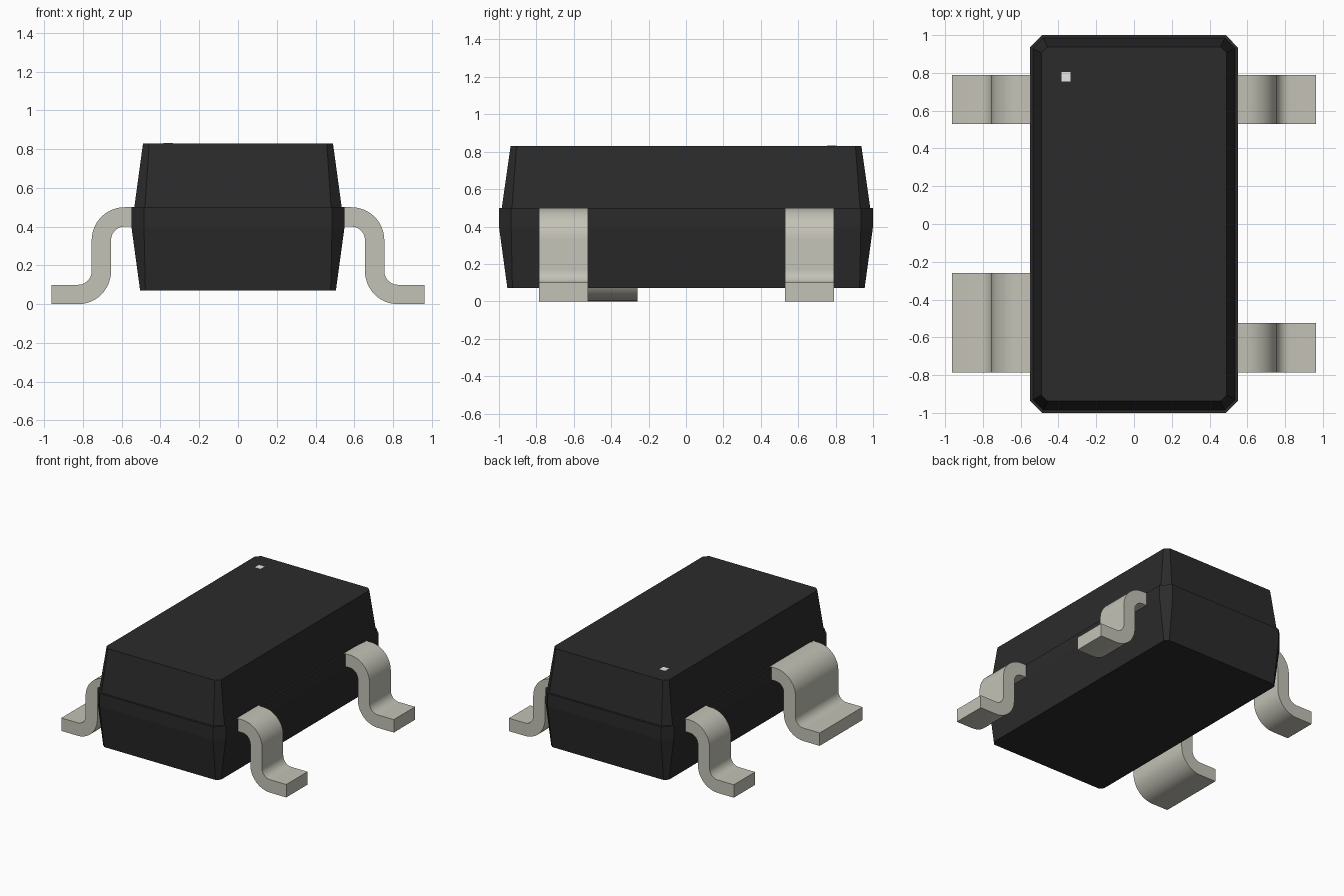
import bpy, bmesh, math

cube = bpy.data.objects.get("Cube")
if cube:
    bpy.data.objects.remove(cube, do_unlink=True)


def material(name, rgb):
    m = bpy.data.materials.new(name)
    m.use_nodes = True
    m.diffuse_color = (*rgb, 1)
    m.node_tree.nodes["Principled BSDF"].inputs["Base Color"].default_value = (*rgb, 1)
    return m


black = material("black plastic", (0.024, 0.024, 0.024))
metal = material("tinned metal", (0.55, 0.54, 0.47))
white = material("white mark", (0.9, 0.9, 0.9))


def make_object(name, bm, mat):
    bmesh.ops.recalc_face_normals(bm, faces=bm.faces)
    me = bpy.data.meshes.new(name)
    bm.to_mesh(me)
    bm.free()
    me.materials.append(mat)
    ob = bpy.data.objects.new(name, me)
    bpy.context.collection.objects.link(ob)
    return ob


def chamfered_ring(bm, hx, hy, c, z):
    pts = [(hx, -hy + c), (hx, hy - c), (hx - c, hy), (-hx + c, hy),
           (-hx, hy - c), (-hx, -hy + c), (-hx + c, -hy), (hx - c, -hy)]
    return [bm.verts.new((x, y, z)) for x, y in pts]


# Moulded body: drafted lower half, straight band, small ledge, drafted upper half
bm = bmesh.new()
levels = [(0.505, 0.955, 0.027, 0.07), (0.55, 1.0, 0.065, 0.40),
          (0.55, 1.0, 0.065, 0.50), (0.535, 0.985, 0.055, 0.50),
          (0.49, 0.938, 0.032, 0.83)]
rings = [chamfered_ring(bm, *lv) for lv in levels]
for a, b in zip(rings, rings[1:]):
    for i in range(8):
        j = (i + 1) % 8
        bm.faces.new((a[i], a[j], b[j], b[i]))
bm.faces.new(rings[0][::-1])
bm.faces.new(rings[-1])
make_object("body", bm, black)

# Small mark on the top near the first lead
bm = bmesh.new()
bmesh.ops.create_cube(bm, size=1)
for v in bm.verts:
    v.co = (v.co.x * 0.05 - 0.36, v.co.y * 0.05 + 0.78, v.co.z * 0.004 + 0.83)
make_object("pin_one_mark", bm, white)


def arc(cx, cz, r, start, end, n=12):
    angles = [math.radians(start + (end - start) * i / n) for i in range(n + 1)]
    return [(cx + r * math.cos(a), cz + r * math.sin(a)) for a in angles]


# Gull-wing lead outline in x and z
upper = (0.585, 0.33)
lower = (0.825, 0.17)
outer, inner = 0.17, 0.07
profile = ([(0.45, 0.5)] + arc(*upper, outer, 90, 0) + arc(*lower, inner, 180, 270)
           + [(0.963, 0.1), (0.963, 0.0)]
           + arc(*lower, outer, 270, 180) + arc(*upper, inner, 0, 90) + [(0.45, 0.4)])


def lead(name, side, y0, y1):
    bm = bmesh.new()
    near = [bm.verts.new((side * x, y0, z)) for x, z in profile]
    far = [bm.verts.new((side * x, y1, z)) for x, z in profile]
    n = len(profile)
    for i in range(n):
        j = (i + 1) % n
        bm.faces.new((near[i], near[j], far[j], far[i]))
    bm.faces.new(near)
    bm.faces.new(far[::-1])
    ob = make_object(name, bm, metal)
    bpy.ops.object.select_all(action='DESELECT')
    ob.select_set(True)
    bpy.context.view_layer.objects.active = ob
    bpy.ops.object.shade_smooth_by_angle(angle=math.radians(30))


lead("left_back_lead", 1, 0.53, 0.79)
lead("left_front_lead", 1, -0.785, -0.525)
lead("right_back_lead", -1, 0.53, 0.79)
lead("right_front_wide_lead", -1, -0.785, -0.26)
